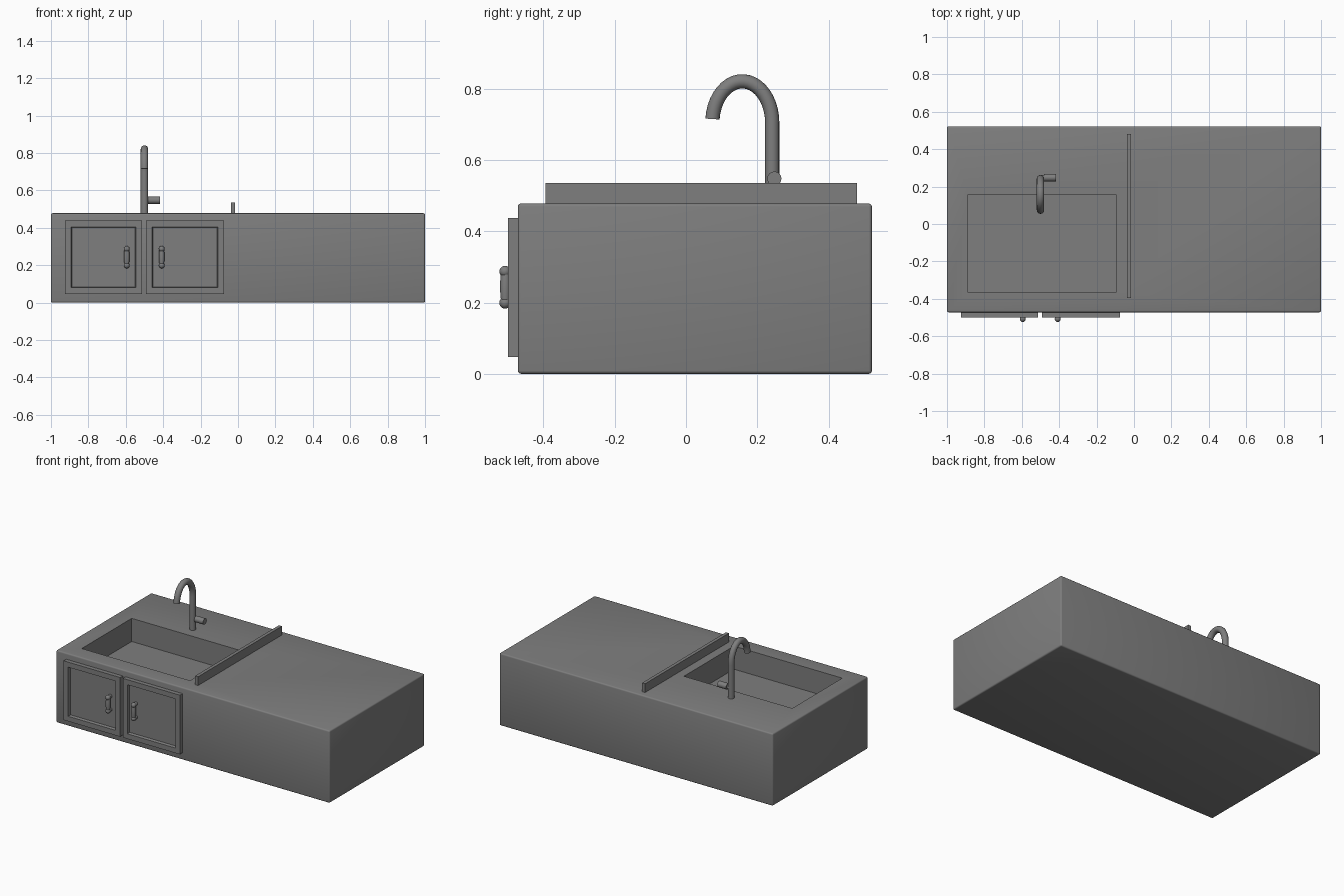
import bpy
import bmesh
import math
from mathutils import Matrix, Vector

if "Cube" in bpy.data.objects:
    bpy.data.objects.remove(bpy.data.objects["Cube"], do_unlink=True)

grey = bpy.data.materials.new("plain_grey")
grey.use_nodes = True
color = (0.21, 0.21, 0.21, 1)
grey.diffuse_color = color
grey.node_tree.nodes["Principled BSDF"].inputs["Base Color"].default_value = color


def finish(bm, name, smooth=True):
    bmesh.ops.recalc_face_normals(bm, faces=bm.faces)
    mesh = bpy.data.meshes.new(name)
    bm.to_mesh(mesh)
    bm.free()
    mesh.materials.append(grey)
    obj = bpy.data.objects.new(name, mesh)
    bpy.context.collection.objects.link(obj)
    bpy.ops.object.select_all(action="DESELECT")
    obj.select_set(True)
    bpy.context.view_layer.objects.active = obj
    if smooth:
        bpy.ops.object.shade_smooth_by_angle(angle=math.radians(35))
    return obj


def box_mesh(low, high, bevel=0):
    low, high = Vector(low), Vector(high)
    bm = bmesh.new()
    bmesh.ops.create_cube(bm, size=1)
    for v in bm.verts:
        v.co = (low + high) / 2 + v.co * (high - low)
    if bevel:
        bmesh.ops.bevel(bm, geom=bm.edges[:], offset=bevel, segments=3,
                        profile=0.5, affect="EDGES")
    return bm


def tube(name, rings, sides=16):
    """Skin rings given as (centre, direction, radius)."""
    bm = bmesh.new()
    loops = []
    for centre, direction, radius in rings:
        side = Vector((1, 0, 0))
        if abs(direction.x) > 0.9:
            side = Vector((0, 1, 0))
        up = direction.cross(side).normalized()
        loops.append([bm.verts.new(centre + radius * (
            side * math.cos(a) + up * math.sin(a)))
            for a in (i * math.tau / sides for i in range(sides))])
    for a, b in zip(loops, loops[1:]):
        for i in range(sides):
            j = (i + 1) % sides
            bm.faces.new((a[i], a[j], b[j], b[i]))
    bm.faces.new(loops[0])
    bm.faces.new(loops[-1])
    return finish(bm, name)


# Counter block with the basin cut into its top
counter = finish(box_mesh((-1, -0.472, 0), (1, 0.522, 0.478), 0.009), "counter")
cutter = finish(box_mesh((-0.887, -0.365, 0.325), (-0.095, 0.157, 0.6)),
                "basin_cutter", False)
cutter.hide_render = True
cut = counter.modifiers.new("basin", "BOOLEAN")
cut.operation = "DIFFERENCE"
cut.solver = "EXACT"
cut.object = cutter
bpy.context.view_layer.objects.active = counter
bpy.ops.object.modifier_apply(modifier=cut.name)
bpy.data.objects.remove(cutter, do_unlink=True)

# Raised strip between the basin and the worktop
finish(box_mesh((-0.037, -0.395, 0.47), (-0.015, 0.48, 0.536)), "divider", False)

# Doors with recessed panels
for side, left, right in (("right", -0.925, -0.512), ("left", -0.492, -0.075)):
    bm = box_mesh((left, -0.5, 0.047), (right, -0.465, 0.438))
    front = min(bm.faces, key=lambda f: f.calc_center_median().y)
    bmesh.ops.inset_region(bm, faces=[front], thickness=0.047)
    bmesh.ops.inset_region(bm, faces=[front], thickness=0.006, depth=-0.018)
    finish(bm, side + "_door", False)

# Handles: a bulging grip between two rounded ends
for side, x in (("right", -0.595), ("left", -0.408)):
    up = Vector((0, 0, 1))
    grip = []
    for i in range(9):
        t = i / 8
        radius = 0.011 + 0.004 * math.sin(math.pi * t)
        grip.append((Vector((x, -0.507, 0.195 + 0.1 * t)), up, radius))
    tube(side + "_handle_grip", grip)
    for end, z in (("lower", 0.199), ("upper", 0.287)):
        bm = bmesh.new()
        bmesh.ops.create_uvsphere(
            bm, u_segments=16, v_segments=8, radius=0.016,
            matrix=Matrix.Translation((x, -0.508, z)))
        finish(bm, f"{side}_handle_{end}_knob")
        out = Vector((0, -1, 0))
        tube(f"{side}_handle_{end}_post",
             [(Vector((x, y, z)), out, 0.012) for y in (-0.475, -0.508)])

# Faucet: straight riser running into an elliptical arch
spout = [(Vector((-0.5, 0.242, z)), Vector((0, 0, 1)), 0.02) for z in (0.47, 0.7)]
for i in range(21):
    a = math.radians(175) * i / 20
    centre = Vector((-0.5, 0.158 + 0.084 * math.cos(a), 0.705 + 0.116 * math.sin(a)))
    heading = Vector((0, -0.084 * math.sin(a), 0.116 * math.cos(a))).normalized()
    spout.append((centre, heading, 0.02))
tube("faucet_spout", spout)

# Faucet lever: narrow neck and wider knob
along = Vector((1, 0, 0))
tube("faucet_lever", [(Vector((x, 0.248, 0.548)), along, r) for x, r in (
    (-0.505, 0.014), (-0.481, 0.014), (-0.48, 0.02), (-0.416, 0.02))])
